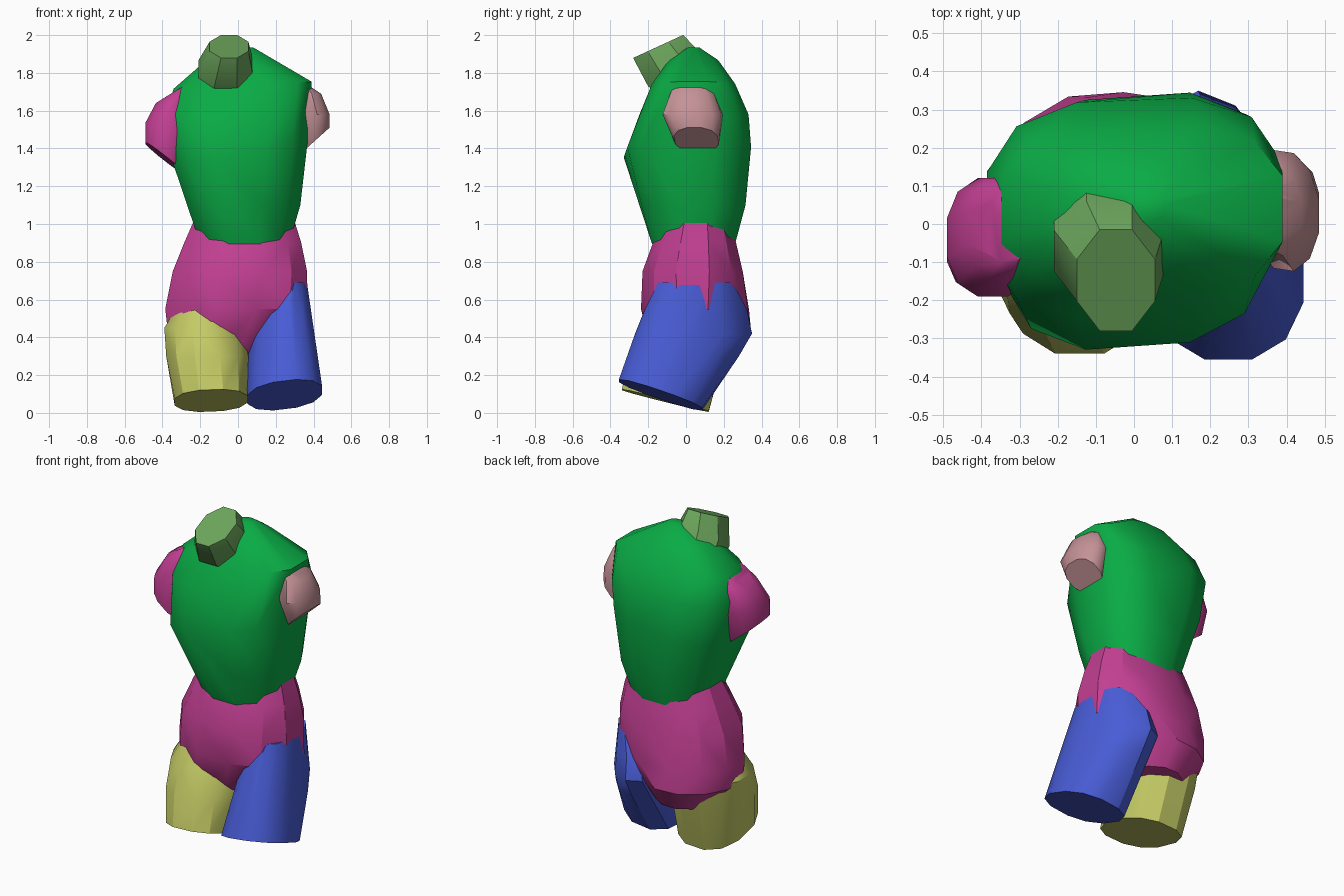
import bpy
import bmesh
from math import cos, sin, pi, radians, copysign

default_cube = bpy.data.objects.get("Cube")
if default_cube:
    bpy.data.objects.remove(default_cube, do_unlink=True)


def make_material(name, colour):
    material = bpy.data.materials.new(name)
    material.use_nodes = True
    rgba = (*colour, 1)
    material.diffuse_color = rgba
    shader = next(n for n in material.node_tree.nodes if n.type == "BSDF_PRINCIPLED")
    shader.inputs["Base Color"].default_value = rgba
    return material


def ring(x, y, z, slope_x=0, slope_y=0, shear=0, sides=12, power=2.4):
    """Rounded cross-section filling the x and y ranges, on a sloping plane."""
    center_x, center_y = sum(x) / 2, sum(y) / 2
    radius_x, radius_y = (x[1] - x[0]) / 2, (y[1] - y[0]) / 2
    points = []
    for i in range(sides):
        angle = 2 * pi * (i + 0.5) / sides
        c, s = cos(angle), sin(angle)
        # Stretch so that the polygon reaches the full range
        fit = cos(pi / sides) ** (-2 / power)
        dx = radius_x * fit * copysign(abs(c) ** (2 / power), c)
        dy = radius_y * fit * copysign(abs(s) ** (2 / power), s)
        dz = slope_x * dx + slope_y * dy
        points.append((center_x + dx, center_y + dy + shear * dx, z + dz))
    return points


def hull_part(name, material, rings, crease=30):
    """Wrap cross-sections in one convex solid."""
    bm = bmesh.new()
    for points in rings:
        for point in points:
            bm.verts.new(point)
    result = bmesh.ops.convex_hull(bm, input=bm.verts[:])
    loose = {v for v in result["geom_interior"] if isinstance(v, bmesh.types.BMVert)}
    loose |= {v for v in bm.verts if not v.link_faces}
    bmesh.ops.delete(bm, geom=list(loose), context="VERTS")
    bmesh.ops.dissolve_limit(bm, angle_limit=radians(1), verts=bm.verts[:], edges=bm.edges[:])
    bmesh.ops.recalc_face_normals(bm, faces=bm.faces[:])
    mesh = bpy.data.meshes.new(name)
    bm.to_mesh(mesh)
    bm.free()
    mesh.materials.append(material)
    part = bpy.data.objects.new(name, mesh)
    bpy.context.collection.objects.link(part)
    bpy.ops.object.select_all(action="DESELECT")
    part.select_set(True)
    bpy.context.view_layer.objects.active = part
    bpy.ops.object.shade_smooth_by_angle(angle=radians(crease))
    return part


green = make_material("green", (0.003, 0.41, 0.06))
magenta = make_material("magenta", (0.54, 0.05, 0.29))
blue = make_material("blue", (0.065, 0.107, 0.67))
yellow = make_material("yellow", (0.55, 0.59, 0.13))
pink = make_material("dusty pink", (0.56, 0.29, 0.31))
sage = make_material("sage green", (0.15, 0.38, 0.107))

# Ribcage and shoulders, slightly turned
hull_part("chest", green, [
    ring(x=(-0.20, 0.27), y=(-0.18, 0.26), z=0.895),
    ring(x=(-0.27, 0.33), y=(-0.24, 0.31), z=1.10, shear=0.05),
    ring(x=(-0.34, 0.36), y=(-0.32, 0.335), z=1.38, slope_x=0.2, shear=0.07, power=2.8),
    ring(x=(-0.385, 0.385), y=(-0.24, 0.325), z=1.58, shear=0.04, power=2.8),
    ring(x=(-0.34, 0.39), y=(-0.18, 0.26), z=1.735, slope_x=0.05, power=2.8),
    ring(x=(-0.18, 0.17), y=(-0.09, 0.17), z=1.865, slope_x=0.05),
    ring(x=(0.0, 0.08), y=(0.01, 0.07), z=1.935),
], crease=36)

# Hips and seat
hull_part("pelvis", magenta, [
    ring(x=(-0.215, 0.285), y=(-0.11, 0.22), z=1.06),
    ring(x=(-0.285, 0.335), y=(-0.175, 0.265), z=0.90),
    ring(x=(-0.345, 0.365), y=(-0.23, 0.30), z=0.75),
    ring(x=(-0.385, 0.37), y=(-0.235, 0.33), z=0.55, shear=-0.03, power=2.1),
    ring(x=(-0.37, 0.17), y=(-0.20, 0.34), z=0.42, shear=0.08, power=2),
    ring(x=(-0.23, 0.11), y=(-0.11, 0.25), z=0.28, power=2),
])

# Thighs, cut off on sloping planes
hull_part("right_thigh", yellow, [
    ring(x=(-0.335, 0.05), y=(-0.34, 0.12), z=0.065, slope_x=0.04, slope_y=-0.25),
    ring(x=(-0.38, 0.055), y=(-0.295, 0.20), z=0.30, power=2.2),
    ring(x=(-0.39, 0.03), y=(-0.24, 0.23), z=0.45, power=2),
    ring(x=(-0.31, -0.08), y=(-0.16, 0.15), z=0.58, power=2),
])
hull_part("left_thigh", blue, [
    ring(x=(0.05, 0.445), y=(-0.355, 0.085), z=0.095, slope_x=0.12, slope_y=-0.34, power=2.3),
    ring(x=(0.04, 0.41), y=(-0.30, 0.27), z=0.30, shear=-0.2, power=2),
    ring(x=(0.035, 0.40), y=(-0.25, 0.33), z=0.42, shear=-0.4, power=2),
    ring(x=(0.06, 0.385), y=(-0.20, 0.305), z=0.55, shear=-0.4, power=2),
    ring(x=(0.18, 0.365), y=(-0.14, 0.24), z=0.69, shear=-0.3, power=2),
])

# Upper arm stumps
hull_part("right_arm", magenta, [
    ring(x=(-0.49, -0.29), y=(-0.18, 0.06), z=1.35, slope_x=-0.78, slope_y=-0.12),
    ring(x=(-0.49, -0.25), y=(-0.19, 0.12), z=1.50, slope_x=-0.3),
    ring(x=(-0.435, -0.26), y=(-0.14, 0.12), z=1.64),
    ring(x=(-0.39, -0.27), y=(-0.10, 0.08), z=1.705, slope_x=0.6),
], crease=40)
hull_part("left_arm", pink, [
    ring(x=(0.34, 0.485), y=(-0.06, 0.17), z=1.445, slope_x=0.9, shear=-0.15),
    ring(x=(0.30, 0.485), y=(-0.12, 0.19), z=1.58, shear=-0.15, power=2.1),
    ring(x=(0.30, 0.44), y=(-0.08, 0.15), z=1.69, shear=-0.15, power=2.1),
    ring(x=(0.29, 0.40), y=(-0.05, 0.09), z=1.75, slope_x=-0.7),
], crease=40)

# Neck stump leaning forward
hull_part("neck", sage, [
    ring(x=(-0.21, 0.08), y=(-0.10, 0.12), z=1.73, slope_y=0.6, sides=8, power=2),
    ring(x=(-0.21, 0.08), y=(-0.20, 0.06), z=1.825, slope_y=0.75, sides=8, power=2),
    ring(x=(-0.15, 0.055), y=(-0.28, -0.015), z=1.94, slope_y=0.46, sides=8, power=2),
])
